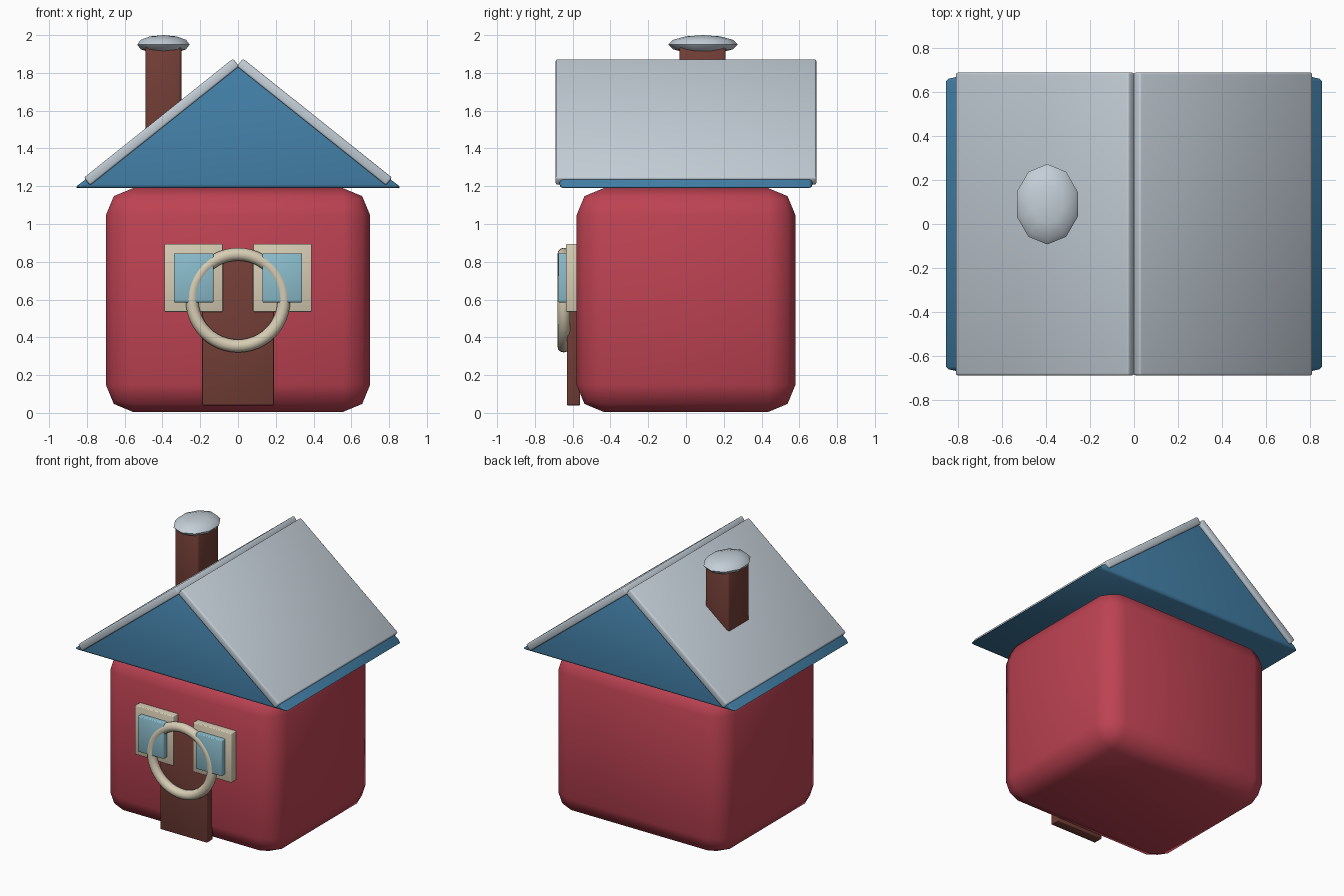
import bpy, bmesh, math
from mathutils import Matrix

cube = bpy.data.objects.get("Cube")
if cube:
    bpy.data.objects.remove(cube, do_unlink=True)


def material(name, rgb):
    m = bpy.data.materials.new(name)
    m.use_nodes = True
    m.diffuse_color = (*rgb, 1)
    m.node_tree.nodes["Principled BSDF"].inputs["Base Color"].default_value = (*rgb, 1)
    return m


RED = material("wall red", (0.51, 0.055, 0.085))
BLUE = material("gable blue", (0.055, 0.21, 0.38))
GREY = material("roof grey", (0.55, 0.62, 0.68))
BROWN = material("wood brown", (0.17, 0.048, 0.037))
CREAM = material("trim cream", (0.68, 0.61, 0.46))
GLASS = material("window glass", (0.26, 0.51, 0.61))


def finish(name, bm, mat, bevel=0.0, segments=2):
    """Turn a bmesh into a smooth-shaded object with rounded edges."""
    bmesh.ops.recalc_face_normals(bm, faces=bm.faces)
    if bevel:
        bmesh.ops.bevel(bm, geom=bm.edges[:], offset=bevel, segments=segments,
                        profile=0.5, affect='EDGES', clamp_overlap=True)
    mesh = bpy.data.meshes.new(name)
    bm.to_mesh(mesh)
    bm.free()
    mesh.materials.append(mat)
    obj = bpy.data.objects.new(name, mesh)
    bpy.context.collection.objects.link(obj)
    bpy.ops.object.select_all(action='DESELECT')
    obj.select_set(True)
    bpy.context.view_layer.objects.active = obj
    bpy.ops.object.shade_smooth_by_angle(angle=math.radians(50))
    return obj


def box(name, mat, x, y, z, bevel=0.0, tilt=0.0):
    """Box from (min, max) pairs, optionally tilted about y at its centre."""
    pairs = (x, y, z)
    centre = [(a + b) / 2 for a, b in pairs]
    size = [b - a for a, b in pairs]
    bm = bmesh.new()
    bmesh.ops.create_cube(bm, size=1, matrix=Matrix.Translation(centre)
                          @ Matrix.Rotation(tilt, 4, 'Y') @ Matrix.Diagonal((*size, 1)))
    return finish(name, bm, mat, bevel)


# House body
box("house_body", RED, (-0.7, 0.7), (-0.58, 0.58), (0.005, 1.19), 0.145)

# Gable prism under the roof
bm = bmesh.new()
front = bm.faces.new([bm.verts.new((x, -0.67, z))
                      for x, z in ((-0.868, 1.19), (0.868, 1.19), (0, 1.845))])
back = bmesh.ops.extrude_face_region(bm, geom=[front], use_keep_orig=True)
bmesh.ops.translate(bm, vec=(0, 1.34, 0),
                    verts=[v for v in back["geom"] if isinstance(v, bmesh.types.BMVert)])
finish("gable", bm, BLUE, 0.02)

# Roof panels, windows: one of each per side
for side, label in ((1, "left"), (-1, "right")):
    cx, cz, half = side * 0.405, 1.54, 0.505
    box(label + "_roof_panel", GREY, (cx - half, cx + half), (-0.69, 0.69),
        (cz - 0.026, cz + 0.026), 0.01, side * math.radians(38.6))
    for part, mat, xs, ys, zs in (
            ("_window_frame", CREAM, (0.08, 0.39), (-0.635, -0.56), (0.535, 0.895)),
            ("_window_glass", GLASS, (0.13, 0.34), (-0.675, -0.6), (0.585, 0.845))):
        box(label + part, mat, sorted(side * v for v in xs), ys, zs, 0.005)

# Door
box("door", BROWN, (-0.19, 0.19), (-0.63, -0.56), (0.04, 0.83), 0.005)

# Ring hung on the front
bpy.ops.mesh.primitive_torus_add(location=(0, -0.647, 0.597), rotation=(math.pi / 2, 0, 0),
                                 major_radius=0.243, minor_radius=0.034,
                                 major_segments=48, minor_segments=12)
ring = bpy.context.object
ring.name = "door_ring"
ring.data.materials.append(CREAM)
bpy.ops.object.shade_smooth()

# Chimney and its rounded cap
box("chimney", BROWN, (-0.49, -0.3), (-0.035, 0.21), (1.3, 1.94), 0.015)
bm = bmesh.new()
bmesh.ops.create_uvsphere(bm, u_segments=10, v_segments=6, radius=1,
                          matrix=Matrix.Translation((-0.395, 0.09, 1.95))
                          @ Matrix.Diagonal((0.146, 0.183, 0.05, 1)))
finish("chimney_cap", bm, GREY)
